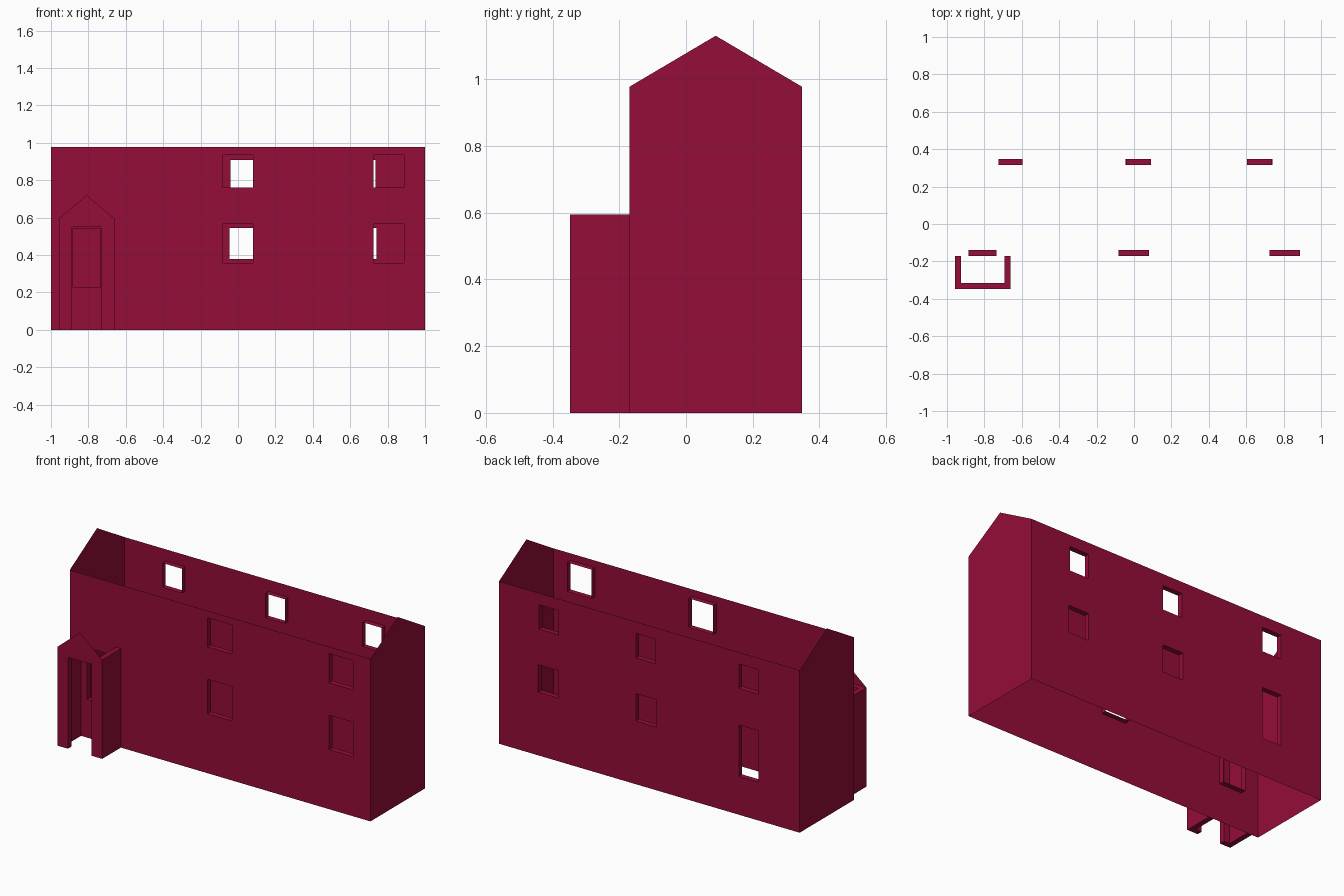
import bpy, bmesh, math

cube = bpy.data.objects.get("Cube")
if cube:
    bpy.data.objects.remove(cube, do_unlink=True)

CRIMSON = (0.30, 0.004, 0.04, 1.0)
mat = bpy.data.materials.new("crimson")
mat.use_nodes = True
mat.diffuse_color = CRIMSON
mat.node_tree.nodes["Principled BSDF"].inputs["Base Color"].default_value = CRIMSON

HALF = 1.0                      # half the house length
FRONT, BACK = -0.17, 0.348      # wall planes
EAVES, RIDGE = 0.977, 1.13
DEPTH = 0.032                   # depth of window reveals and porch walls


def finish(name, bm):
    bmesh.ops.remove_doubles(bm, verts=bm.verts, dist=1e-5)
    mesh = bpy.data.meshes.new(name)
    bm.to_mesh(mesh)
    bm.free()
    mesh.materials.append(mat)
    obj = bpy.data.objects.new(name, mesh)
    bpy.context.collection.objects.link(obj)
    return obj


def face(bm, points, flip=False):
    f = bm.faces.new([bm.verts.new(p) for p in points])
    if flip:
        f.normal_flip()
    return f


def pierced_wall(name, y, inward, openings):
    """Thin wall sheet with openings (x0, x1, z0, z1) and inward reveals."""
    bm = bmesh.new()
    flip = inward < 0
    xs = sorted({-HALF, HALF, *[v for o in openings for v in o[:2]]})
    zs = sorted({0.0, EAVES, *[v for o in openings for v in o[2:]]})
    for xa, xb in zip(xs, xs[1:]):
        for za, zb in zip(zs, zs[1:]):
            cx, cz = (xa + xb) / 2, (za + zb) / 2
            if any(a < cx < b and c < cz < d for a, b, c, d in openings):
                continue
            face(bm, [(xa, y, za), (xb, y, za), (xb, y, zb), (xa, y, zb)], flip)
    bmesh.ops.remove_doubles(bm, verts=bm.verts, dist=1e-5)
    bmesh.ops.dissolve_limit(bm, angle_limit=0.01, verts=bm.verts, edges=bm.edges)
    inner = y + inward * DEPTH
    for a, b, c, d in openings:
        ring = [(a, c), (b, c), (b, d), (a, d)]
        for p, q in zip(ring, ring[1:] + ring[:1]):
            face(bm, [(p[0], y, p[1]), (q[0], y, q[1]),
                      (q[0], inner, q[1]), (p[0], inner, p[1])], flip)
    return finish(name, bm)


# Front wall: two storeys of windows and the opening inside the porch
front_openings = [(-0.885, -0.735, 0.23, 0.54)]
for x in (-0.083, 0.725):
    front_openings += [(x, x + 0.163, 0.358, 0.565), (x, x + 0.163, 0.76, 0.935)]
pierced_wall("front_wall", FRONT, 1, front_openings)

# Back wall: three upper windows, two lower ones and a tall opening
back_openings = [(-0.725, -0.595, 0.23, 0.54)]
for x in (-0.725, -0.04, 0.605):
    back_openings.append((x, x + 0.13, 0.76, 0.907))
for x in (-0.045, 0.605):
    back_openings.append((x, x + 0.135, 0.38, 0.545))
pierced_wall("back_wall", BACK, -1, back_openings)

# Gable end walls
for name, side in (("left_gable_wall", 1), ("right_gable_wall", -1)):
    bm = bmesh.new()
    x = side * HALF
    face(bm, [(x, FRONT, 0), (x, BACK, 0), (x, BACK, EAVES),
              (x, (FRONT + BACK) / 2, RIDGE), (x, FRONT, EAVES)], side < 0)
    finish(name, bm)

# Porch: thick walls extruded from a plan, with a doorway in front
PX0, PX1, PY, PTOP = -0.957, -0.66, -0.348, 0.595
DX0, DX1, DTOP = -0.888, -0.732, 0.55


def box(name, x0, x1, y0, y1, z0, z1):
    bm = bmesh.new()
    bmesh.ops.create_cube(bm, size=1)
    for v in bm.verts:
        v.co = (x1 if v.co.x > 0 else x0, y1 if v.co.y > 0 else y0,
                z1 if v.co.z > 0 else z0)
    return finish(name, bm)


inner_y = PY + DEPTH
box("porch_right_wall", PX0, PX0 + DEPTH, inner_y, FRONT, 0, PTOP)
box("porch_left_wall", PX1 - DEPTH, PX1, inner_y, FRONT, 0, PTOP)

# Porch front is an arch-shaped outline extruded backwards
bm = bmesh.new()
arch = face(bm, [(PX0, PY, 0), (DX0, PY, 0), (DX0, PY, DTOP), (DX1, PY, DTOP),
                 (DX1, PY, 0), (PX1, PY, 0), (PX1, PY, PTOP), (PX0, PY, PTOP)])
out = bmesh.ops.extrude_face_region(bm, geom=[arch], use_keep_orig=True)
moved = [v for v in out["geom"] if isinstance(v, bmesh.types.BMVert)]
bmesh.ops.translate(bm, verts=moved, vec=(0, DEPTH, 0))
bmesh.ops.recalc_face_normals(bm, faces=bm.faces)
finish("porch_front", bm)

# Thin gable above the porch doorway
bm = bmesh.new()
face(bm, [(PX0, PY, PTOP), (PX1, PY, PTOP), ((PX0 + PX1) / 2, PY, 0.72)])
finish("porch_gable", bm)
